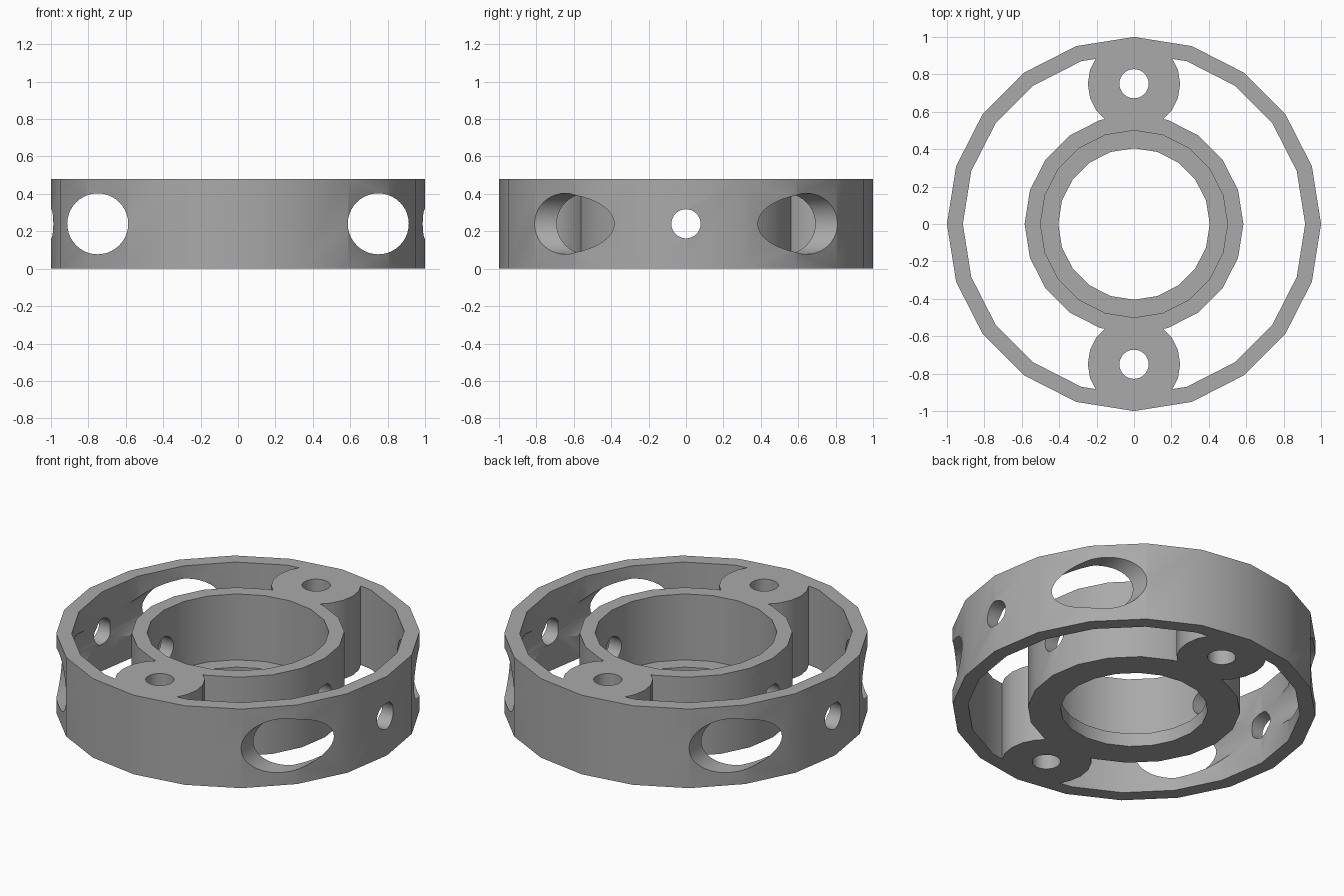
import bpy
from math import radians, pi

cube = bpy.data.objects.get("Cube")
if cube:
    bpy.data.objects.remove(cube, do_unlink=True)

HEIGHT = 0.48
MID = HEIGHT / 2

grey = bpy.data.materials.new("plain_grey")
grey.use_nodes = True
colour = (0.4, 0.4, 0.4, 1)
grey.diffuse_color = colour
grey.node_tree.nodes["Principled BSDF"].inputs["Base Color"].default_value = colour


def cylinder(name, radius, bottom, top, x=0, y=0, sides=20):
    """Upright cylinder between two heights."""
    bpy.ops.mesh.primitive_cylinder_add(vertices=sides, radius=radius, depth=top - bottom,
                                        location=(x, y, (bottom + top) / 2))
    obj = bpy.context.object
    obj.name = name
    obj.data.materials.append(grey)
    return obj


def combine(target, tool, operation):
    """Apply a boolean and discard the tool."""
    mod = target.modifiers.new(operation.lower(), 'BOOLEAN')
    mod.operation = operation
    mod.solver = 'EXACT'
    mod.object = tool
    bpy.context.view_layer.objects.active = target
    bpy.ops.object.modifier_apply(modifier=mod.name)
    bpy.data.objects.remove(tool, do_unlink=True)


def drill(target, radius, bottom=-0.1, top=HEIGHT + 0.1, x=0, y=0, sides=20):
    combine(target, cylinder("cutter", radius, bottom, top, x, y, sides), 'DIFFERENCE')


def cross_drill(target, radius, rotation, x=0):
    """Drill sideways through the whole body at mid height."""
    cutter = cylinder("cutter", radius, MID - 1.5, MID + 1.5, x, sides=40)
    cutter.rotation_euler = rotation
    bpy.context.view_layer.update()
    combine(target, cutter, 'DIFFERENCE')


# Outer rim
body = cylinder("wheel_body", 1.0, 0, HEIGHT)
drill(body, 0.915)

# Inner hub and the two bosses joining it to the rim
combine(body, cylinder("hub", 0.585, 0, HEIGHT), 'UNION')
for side in (-1, 1):
    combine(body, cylinder("boss", 0.247, 0, HEIGHT, y=side * 0.749), 'UNION')

# Stepped bore with a lip at the bottom
drill(body, 0.5, bottom=0.08)
drill(body, 0.405)

# Upright bolt holes in the bosses
for side in (-1, 1):
    drill(body, 0.078, y=side * 0.75, sides=32)

# Large front-to-back holes and the small side-to-side hole
for side in (-1, 1):
    cross_drill(body, 0.163, (pi / 2, 0, 0), x=side * 0.75)
cross_drill(body, 0.078, (0, pi / 2, 0))

# Smooth walls with crisp edges
bpy.ops.object.select_all(action='DESELECT')
body.select_set(True)
bpy.context.view_layer.objects.active = body
bpy.ops.object.shade_smooth_by_angle(angle=radians(30))
